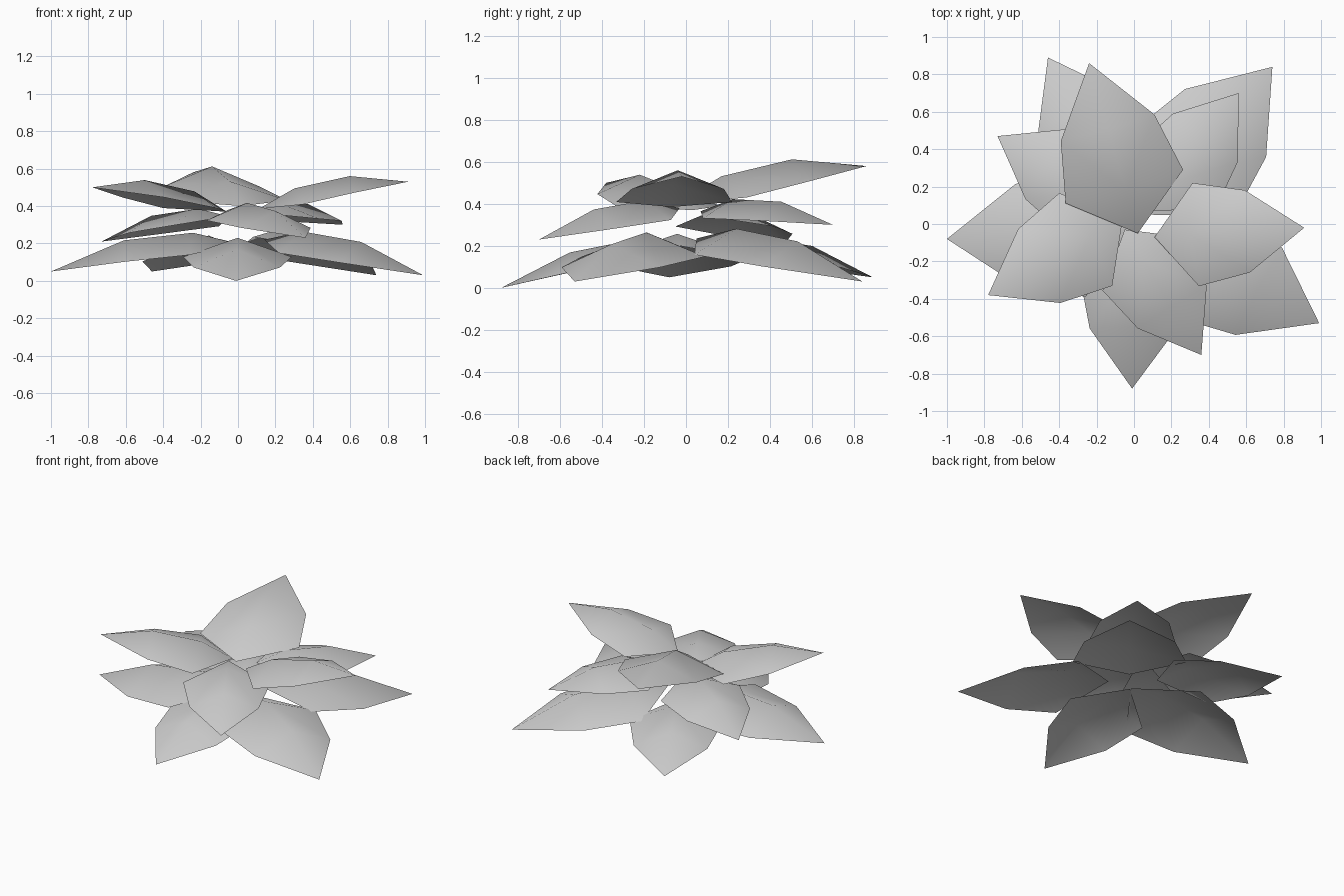
import bpy
from mathutils import Vector

cube = bpy.data.objects.get("Cube")
if cube:
    bpy.data.objects.remove(cube)

grey = bpy.data.materials.new("petal_grey")
grey.use_nodes = True
colour = (0.6, 0.6, 0.6, 1)
grey.diffuse_color = colour
grey.node_tree.nodes["Principled BSDF"].inputs["Base Color"].default_value = colour

# Petal cross rows as fractions of its length: (along, half width, height over the chord)
RIDGE = [(0.24, 0.093), (0.61, 0.108)]
SIDE = [(0.275, 0.345, -0.02), (0.62, 0.275, -0.005)]
FACES = [(0, 4, 1), (0, 1, 6), (1, 4, 5, 2), (1, 2, 7, 6), (2, 5, 3), (2, 3, 7)]


def petal(name, base, tip):
    """Arched, pointed six-sided leaf folded along its middle rib."""
    base, tip = Vector(base), Vector(tip)
    chord = tip - base
    length = chord.xy.length
    across = Vector((chord.y, -chord.x, 0)) / length
    up = Vector((0, 0, 1))
    verts = [base]
    verts += [base + chord * t + up * h * length for t, h in RIDGE]
    verts.append(tip)
    for sign in (1, -1):
        verts += [base + chord * t + (across * w * sign + up * h) * length
                  for t, w, h in SIDE]
    mesh = bpy.data.meshes.new(name)
    mesh.from_pydata(verts, [], FACES)
    mesh.materials.append(grey)
    for face in mesh.polygons:
        face.use_smooth = True
    obj = bpy.data.objects.new(name, mesh)
    bpy.context.collection.objects.link(obj)


# Three tiers, each petal given by its base and tip
TIERS = {
    "lower_petal": [
        ((-0.06, 0.15, 0.20), (-0.46, 0.89, 0.05)),
        ((0.08, 0.05, 0.235), (0.74, 0.84, 0.03)),
        ((0.0, -0.03, 0.20), (-1.0, -0.08, 0.05)),
        ((0.0, -0.04, 0.20), (-0.01, -0.88, 0.0)),
        ((0.14, -0.08, 0.22), (0.99, -0.53, 0.03)),
    ],
    "middle_petal": [
        ((-0.05, -0.03, 0.38), (0.36, -0.70, 0.23)),
        ((0.09, 0.07, 0.365), (0.56, 0.70, 0.30)),
        ((-0.05, 0.075, 0.345), (-0.73, 0.47, 0.21)),
    ],
    "upper_petal": [
        ((0.02, -0.05, 0.40), (-0.24, 0.86, 0.58)),
        ((-0.06, 0.03, 0.37), (-0.78, -0.38, 0.50)),
        ((0.11, -0.07, 0.385), (0.91, -0.02, 0.53)),
    ],
}
for tier, petals in TIERS.items():
    for i, (base, tip) in enumerate(petals, 1):
        petal(f"{tier}_{i}", base, tip)
